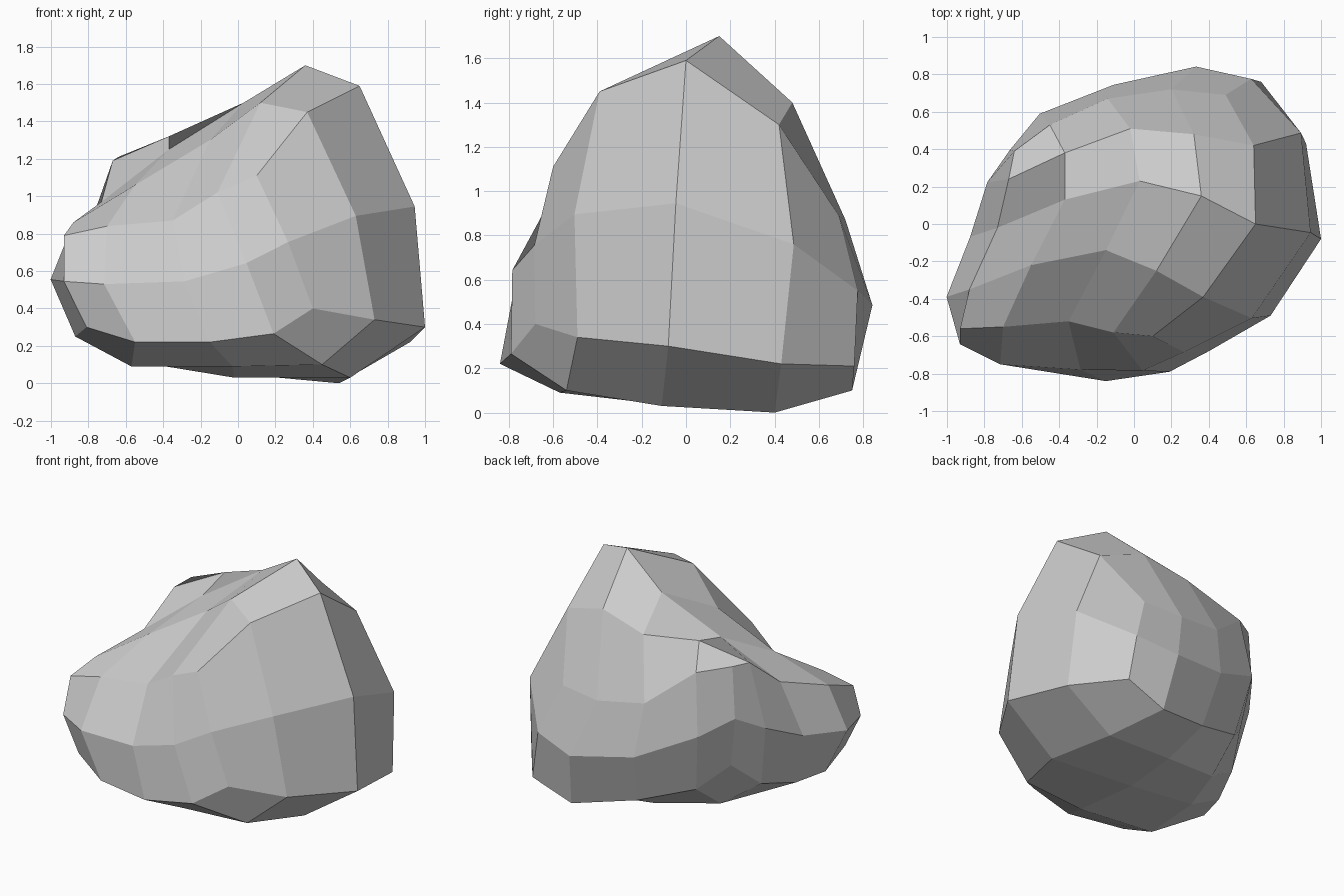
import bpy
import bmesh

old_cube = bpy.data.objects.get("Cube")
if old_cube:
    bpy.data.objects.remove(old_cube, do_unlink=True)

# Crown contours of the boulder, back to front, each running left to right
crown_contours = [
    [(-.64, .39, 1.21), (-.45, .53, 1.17), (-.14, .67, .92), (.2, .72, .87), (.49, .69, .89)],
    [(-.67, .24, 1.19), (-.37, .38, 1.32), (-.02, .51, 1.32), (.32, .48, 1.4), (.64, .42, 1.3)],
    [(-.73, -.02, .97), (-.37, .13, 1.25), (.03, .23, 1.5), (.36, .15, 1.7), (.65, 0, 1.59)],
    [(-.88, -.35, .86), (-.55, -.22, 1.06), (-.15, -.14, 1.3), (.12, -.25, 1.5), (.37, -.39, 1.45)],
    [(-.93, -.56, .79), (-.7, -.55, .84), (-.35, -.52, .87), (-.11, -.58, 1.02), (.1, -.6, 1.11)],
]

# Underside contours in the same order
base_contours = [
    [(-.6, .35, .48), (-.43, .5, .32), (-.05, .63, .19), (.38, .75, .1), (.68, .76, .21)],
    [(-.7, .15, .3), (-.45, .25, .13), (0, .35, .05), (.54, .4, 0), (.92, .43, .22)],
    [(-.8, -.1, .24), (-.57, -.1, .12), (-.02, -.05, .03), (.6, -.11, .03), (1, -.08, .3)],
    [(-.87, -.33, .25), (-.57, -.5, .09), (-.03, -.57, .09), (.45, -.54, .1), (.73, -.49, .34)],
    [(-.81, -.64, .3), (-.55, -.76, .22), (-.15, -.84, .22), (.19, -.79, .265), (.4, -.68, .4)],
]

LAST = len(crown_contours) - 1
SIDE_BULGE = 1.145
CORNER_BULGE = 1.07


def add_sheet(bm, contours):
    """Skin a grid of contours with quads and return its vertices by row."""
    rows = [[bm.verts.new(point) for point in contour] for contour in contours]
    for back, front in zip(rows, rows[1:]):
        for j in range(LAST):
            bm.faces.new((back[j], front[j], front[j + 1], back[j + 1]))
    return rows


def rim(rows):
    """Walk once around the outer edge of a sheet."""
    left = [row[0] for row in rows]
    right = [row[-1] for row in rows]
    return left[:-1] + rows[-1][:-1] + right[:0:-1] + rows[0][:0:-1]


def add_band(bm, upper, lower):
    """Close the gap between two rings with quads."""
    count = len(upper)
    for i in range(count):
        k = (i + 1) % count
        bm.faces.new((upper[i], lower[i], lower[k], upper[k]))


bm = bmesh.new()
crown_rim = rim(add_sheet(bm, crown_contours))
base_rim = rim(add_sheet(bm, base_contours))

# Waist ring swells outward halfway between the two rims
waist = []
for i, (upper, lower) in enumerate(zip(crown_rim, base_rim)):
    middle = (upper.co + lower.co) / 2
    bulge = CORNER_BULGE if i % LAST == 0 else SIDE_BULGE
    middle.x *= bulge
    middle.y *= bulge
    waist.append(bm.verts.new(middle))

add_band(bm, crown_rim, waist)
add_band(bm, waist, base_rim)
bmesh.ops.recalc_face_normals(bm, faces=bm.faces[:])

# Flat-shaded boulder object
mesh = bpy.data.meshes.new("boulder")
bm.to_mesh(mesh)
bm.free()
boulder = bpy.data.objects.new("boulder", mesh)
bpy.context.collection.objects.link(boulder)

# Single stone colour
stone_color = (.6, .6, .6, 1)
stone = bpy.data.materials.new("stone_grey")
stone.use_nodes = True
stone.diffuse_color = stone_color
for node in stone.node_tree.nodes:
    if node.type == "BSDF_PRINCIPLED":
        node.inputs["Base Color"].default_value = stone_color
mesh.materials.append(stone)
